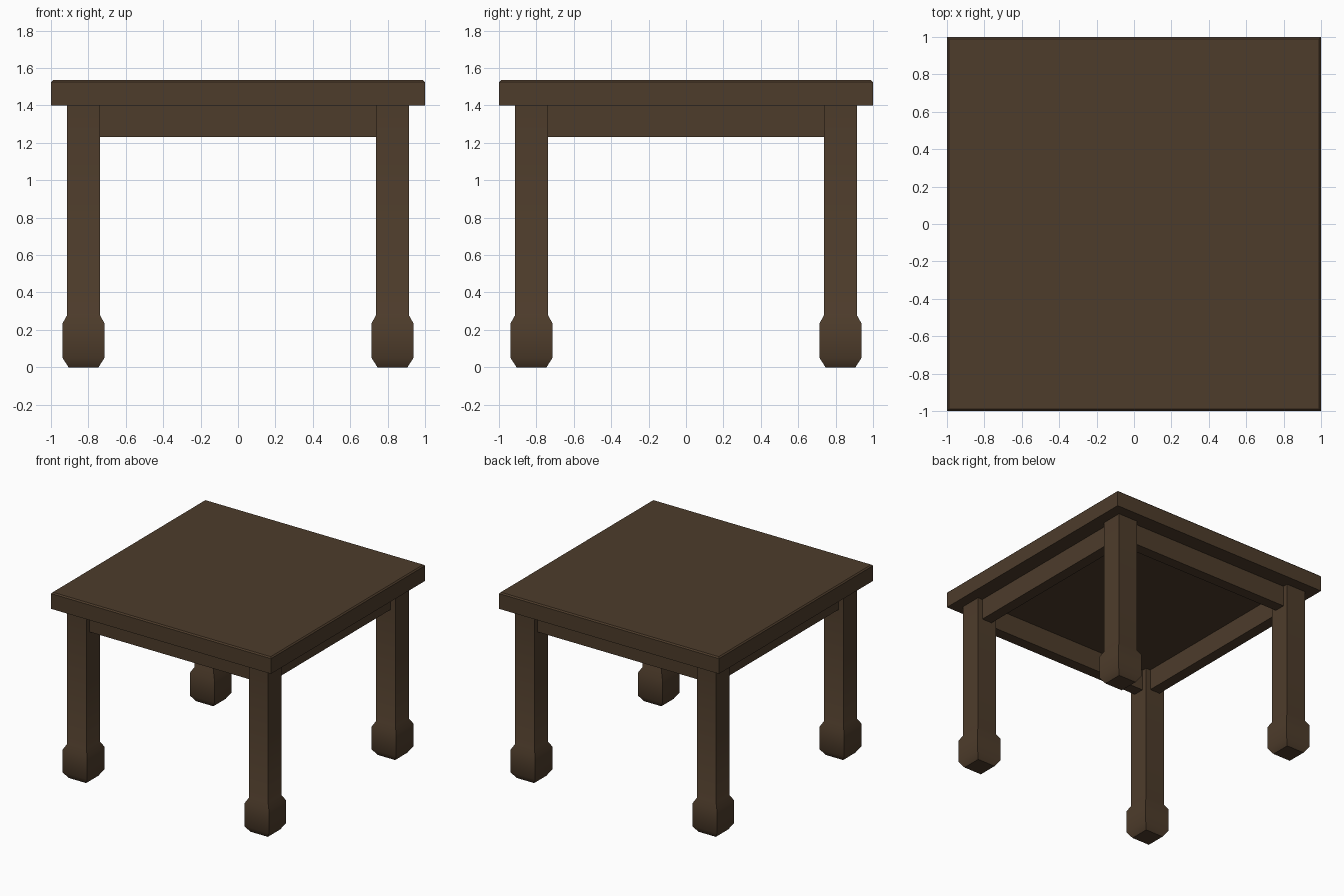
import bpy, bmesh, math

if "Cube" in bpy.data.objects:
    bpy.data.objects.remove(bpy.data.objects["Cube"])

wood = bpy.data.materials.new("dark_wood")
wood.diffuse_color = (0.075, 0.045, 0.024, 1)
wood.use_nodes = True
wood.node_tree.nodes["Principled BSDF"].inputs["Base Color"].default_value = wood.diffuse_color


def stack(name, cx, cy, sections):
    """Loft rectangles (half_x, half_y, z) into a closed solid."""
    bm = bmesh.new()
    rings = [[bm.verts.new((cx + sx * hx, cy + sy * hy, z))
              for sx, sy in ((-1, -1), (1, -1), (1, 1), (-1, 1))]
             for hx, hy, z in sections]
    bm.faces.new(rings[0][::-1])
    bm.faces.new(rings[-1])
    for a, b in zip(rings, rings[1:]):
        for i in range(4):
            j = (i + 1) % 4
            bm.faces.new((a[i], a[j], b[j], b[i]))
    mesh = bpy.data.meshes.new(name)
    bm.to_mesh(mesh)
    bm.free()
    obj = bpy.data.objects.new(name, mesh)
    bpy.context.collection.objects.link(obj)
    mesh.materials.append(wood)
    bpy.ops.object.select_all(action='DESELECT')
    obj.select_set(True)
    bpy.context.view_layer.objects.active = obj
    bpy.ops.object.shade_smooth_by_angle(angle=math.radians(35))
    return obj


# Table top with a narrow chamfer around its upper edge
stack("table_top", 0, 0, [(1, 1, 1.40), (1, 1, 1.525), (0.99, 0.99, 1.535)])

# Square legs with flared block feet
LEG = 0.826
leg_profile = [(0.08, 0), (0.112, 0.05), (0.112, 0.235), (0.087, 0.28), (0.087, 1.40)]
for sy, depth in ((-1, "front"), (1, "back")):
    for sx, side in ((-1, "left"), (1, "right")):
        stack(f"{depth}_{side}_leg", sx * LEG, sy * LEG,
              [(h, h, z) for h, z in leg_profile])

# Apron rails between the legs, set back from the outer leg faces
RAIL, HALF, LENGTH = 0.826, 0.045, 0.74
for s, fb, lr in ((-1, "front", "left"), (1, "back", "right")):
    stack(f"{fb}_apron", 0, s * RAIL, [(LENGTH, HALF, 1.23), (LENGTH, HALF, 1.40)])
    stack(f"{lr}_apron", s * RAIL, 0, [(HALF, LENGTH, 1.23), (HALF, LENGTH, 1.40)])
